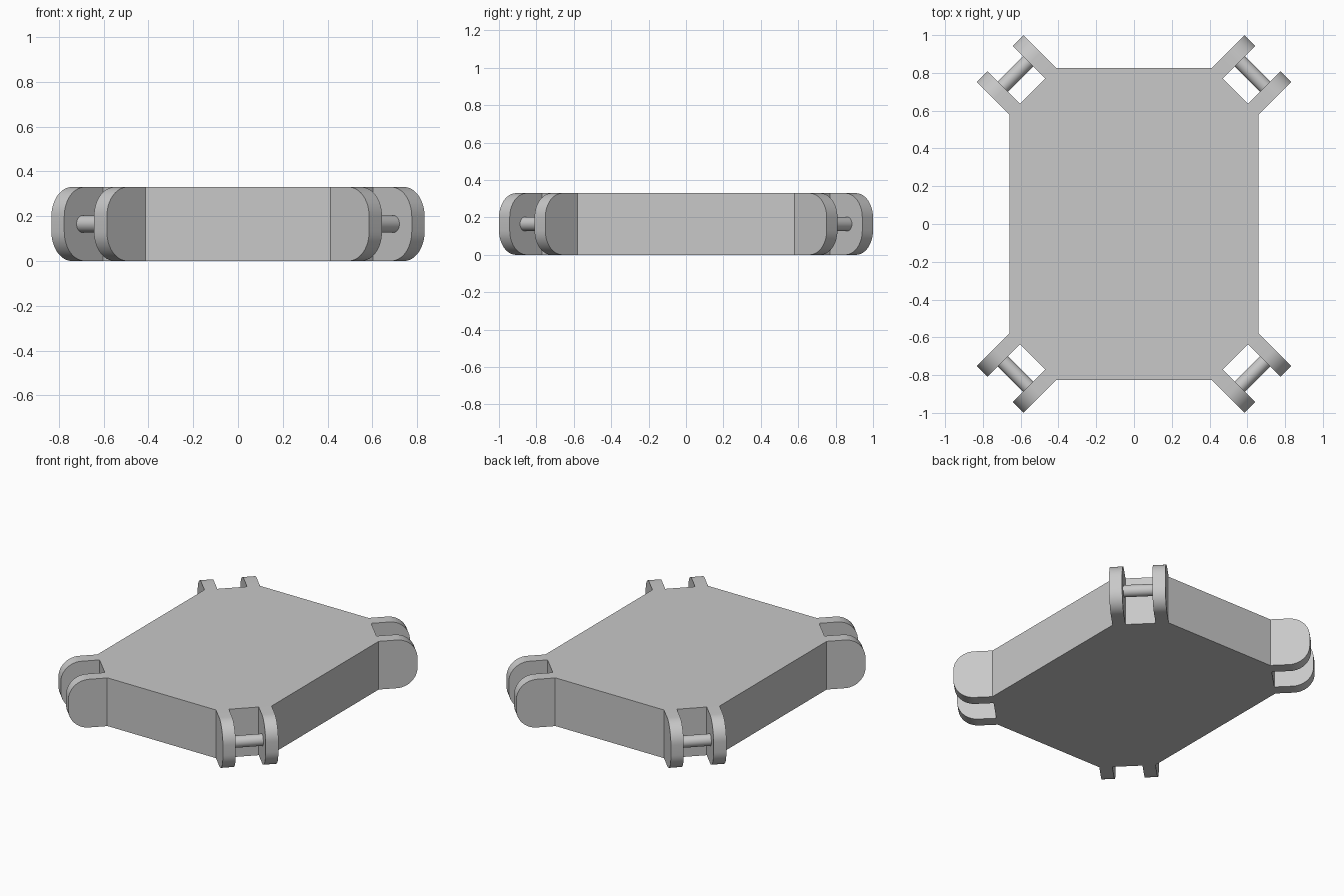
import bpy, bmesh
from math import sin, cos, pi, radians, sqrt
from mathutils import Vector

if "Cube" in bpy.data.objects:
    bpy.data.objects.remove(bpy.data.objects["Cube"], do_unlink=True)

HEIGHT = 0.33
HALF_X, HALF_Y = 0.66, 0.825     # block half sizes
CUT = 1.24                       # x + y along each cut corner
FLOOR, TIP = CUT / sqrt(2), 1.121   # lug start and end along the diagonal
ROUND = 0.13                     # lug corner radius
LUGS = {"upper_lug": (-0.293, -0.212), "side_lug": (-0.024, 0.057)}
PIN_D, PIN_R = 1.005, 0.038

grey = bpy.data.materials.new("light_grey")
grey.use_nodes = True
grey.diffuse_color = (0.58, 0.58, 0.58, 1)
grey.node_tree.nodes["Principled BSDF"].inputs["Base Color"].default_value = grey.diffuse_color


def diagonal(d, s, z):
    """Point d outward along the corner diagonal and s across it."""
    return Vector(((d + s) / sqrt(2), (d - s) / sqrt(2), z))


def prism(name, start, end, mirror=False):
    """Solid between two matching outlines."""
    bm = bmesh.new()
    a = [bm.verts.new(p) for p in start]
    b = [bm.verts.new(p) for p in end]
    bm.faces.new(a)
    bm.faces.new(b)
    for i in range(len(a)):
        j = (i + 1) % len(a)
        bm.faces.new((a[i], a[j], b[j], b[i]))
    bmesh.ops.recalc_face_normals(bm, faces=bm.faces)
    mesh = bpy.data.meshes.new(name)
    bm.to_mesh(mesh)
    bm.free()
    mesh.materials.append(grey)
    mesh.shade_smooth()
    mesh.set_sharp_from_angle(angle=radians(30))
    obj = bpy.data.objects.new(name, mesh)
    bpy.context.collection.objects.link(obj)
    if mirror:
        mod = obj.modifiers.new("four_corners", 'MIRROR')
        mod.use_axis = (True, True, False)
        mod.use_mirror_merge = False
    return obj


# Block with cut corners
quarter = [(HALF_X, CUT - HALF_X), (CUT - HALF_Y, HALF_Y)]
outline = (quarter + [(-x, y) for x, y in reversed(quarter)]
           + [(-x, -y) for x, y in quarter] + [(x, -y) for x, y in reversed(quarter)])
prism("block", [(x, y, 0) for x, y in outline], [(x, y, HEIGHT) for x, y in outline])

# Lugs with rounded outer corners
profile = [(FLOOR, HEIGHT), (FLOOR, 0)]
for centre_z, first in ((ROUND, -pi / 2), (HEIGHT - ROUND, 0)):
    for i in range(13):
        t = first + i * pi / 24
        profile.append((TIP - ROUND + ROUND * cos(t), centre_z + ROUND * sin(t)))
for name, (s0, s1) in LUGS.items():
    prism(name, [diagonal(d, s0, z) for d, z in profile],
          [diagonal(d, s1, z) for d, z in profile], mirror=True)

# Pins bridging each pair of lugs
ring = [(PIN_D + PIN_R * cos(i * pi / 16), HEIGHT / 2 + PIN_R * sin(i * pi / 16)) for i in range(32)]
prism("hinge_pin", [diagonal(d, -0.22, z) for d, z in ring],
      [diagonal(d, -0.015, z) for d, z in ring], mirror=True)
